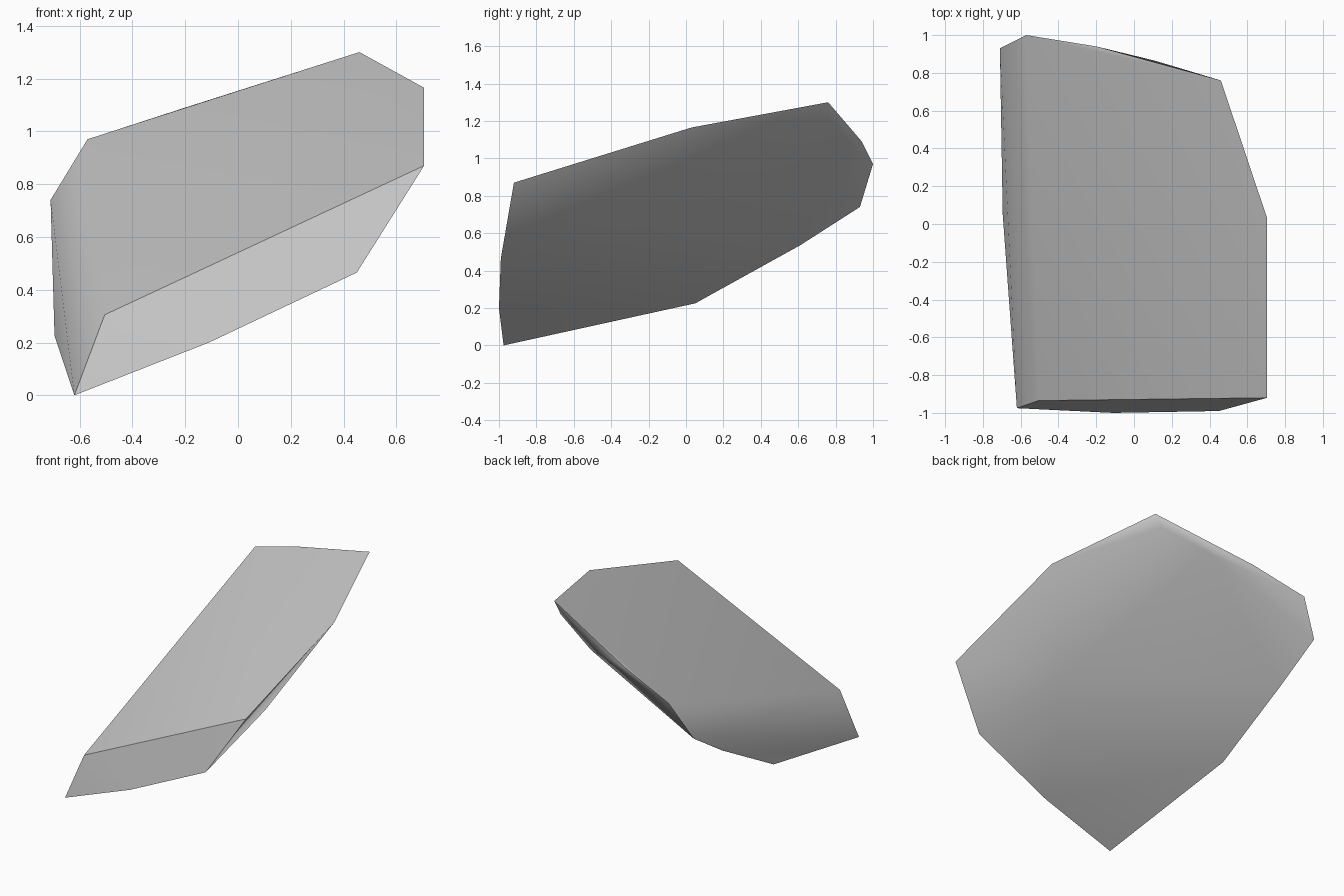
import bpy
import bmesh
import math

# Remove the default cube only
cube = bpy.data.objects.get("Cube")
if cube:
    bpy.data.objects.remove(cube, do_unlink=True)

# Stone colour
stone = bpy.data.materials.new("stone_grey")
stone.use_nodes = True
grey = (0.58, 0.58, 0.58, 1.0)
stone.diffuse_color = grey
bsdf = stone.node_tree.nodes["Principled BSDF"]
bsdf.inputs["Base Color"].default_value = grey
bsdf.inputs["Roughness"].default_value = 0.9

# Corners of the chipped slab
front_rim = [(-0.62, -0.975, 0.0), (-0.505, -0.935, 0.305), (0.705, -0.92, 0.87),
             (0.45, -0.99, 0.465), (-0.11, -1.0, 0.2)]
back_rim = [(0.705, 0.03, 1.165), (0.46, 0.76, 1.3), (-0.2, 0.94, 1.09),
            (-0.57, 1.0, 0.97), (-0.71, 0.93, 0.74)]
underside = [(-0.7, 0.61, 0.535), (-0.695, 0.05, 0.225), (0.385, -0.26, 0.59)]
back_chip = [(0.41, 0.76, 1.22), (0.11, 0.865, 1.1)]

# Wrap the corners in a convex skin
bm = bmesh.new()
for corner in front_rim + back_rim + underside + back_chip:
    bm.verts.new(corner)
bmesh.ops.convex_hull(bm, input=bm.verts[:])
loose = [v for v in bm.verts if not v.link_faces]
bmesh.ops.delete(bm, geom=loose, context='VERTS')
bmesh.ops.recalc_face_normals(bm, faces=bm.faces[:])

mesh = bpy.data.meshes.new("rock")
bm.to_mesh(mesh)
bm.free()
mesh.materials.append(stone)
rock = bpy.data.objects.new("rock", mesh)
bpy.context.collection.objects.link(rock)

# Soft faces with crisp chipped edges, shaded mainly by the large faces
bpy.ops.object.select_all(action='DESELECT')
rock.select_set(True)
bpy.context.view_layer.objects.active = rock
bpy.ops.object.shade_smooth_by_angle(angle=math.radians(50))
weighted = rock.modifiers.new("weighted_normals", 'WEIGHTED_NORMAL')
weighted.keep_sharp = True
